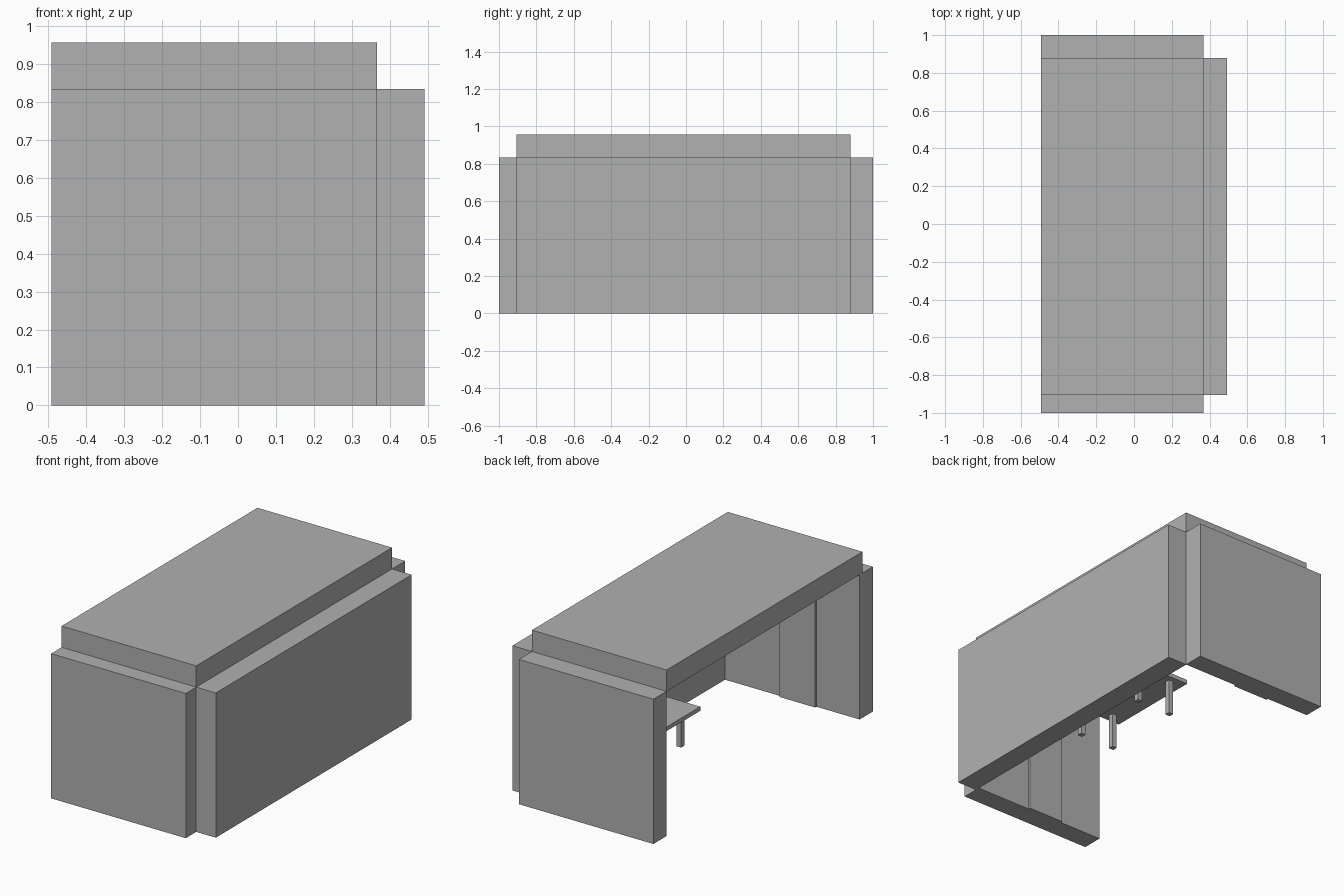
import bpy

if "Cube" in bpy.data.objects:
    bpy.data.objects.remove(bpy.data.objects["Cube"])

# Mid-grey paint used on every part
grey = bpy.data.materials.new("mid_grey")
grey.diffuse_color = (0.44, 0.44, 0.44, 1)
grey.use_nodes = True
grey.node_tree.nodes["Principled BSDF"].inputs["Base Color"].default_value = grey.diffuse_color


def box(name, x, y, z):
    """Axis-aligned box from (min, max) ranges."""
    bpy.ops.mesh.primitive_cube_add(
        size=1, location=[(a + b) / 2 for a, b in (x, y, z)])
    ob = bpy.context.object
    ob.name = name
    ob.scale = [b - a for a, b in (x, y, z)]
    bpy.ops.object.transform_apply(location=False, rotation=False, scale=True)
    ob.data.materials.append(grey)
    return ob


# Room shell: three walls and a ceiling, open on the left, no floor
WALL_H = 0.835
LEFT, INNER, RIGHT = -0.492, 0.367, 0.492
box("right_wall", (INNER, RIGHT), (-0.905, 0.88), (0, WALL_H))
box("front_wall", (LEFT, INNER), (-1.0, -0.88), (0, WALL_H))
box("back_wall", (LEFT, INNER), (0.88, 1.0), (0, WALL_H))
box("ceiling", (LEFT, INNER), (-0.905, 0.88), (WALL_H, 0.958))

# Thin doors on the inside of the two end walls
box("front_door", (-0.217, 0.012), (-0.88, -0.868), (0, 0.66))
box("back_door", (-0.217, 0.012), (0.868, 0.88), (0, 0.66))

# Table against the right wall
TABLE_Z = 0.205
box("table_top", (0.0, INNER), (-0.13, 0.45), (TABLE_Z, TABLE_Z + 0.024))
LEG = 0.03
for i, x in enumerate((0.073, 0.295)):
    for j, y in enumerate((-0.09, 0.39)):
        box(f"table_leg_{2 * i + j + 1}", (x, x + LEG), (y, y + LEG), (0, TABLE_Z))
